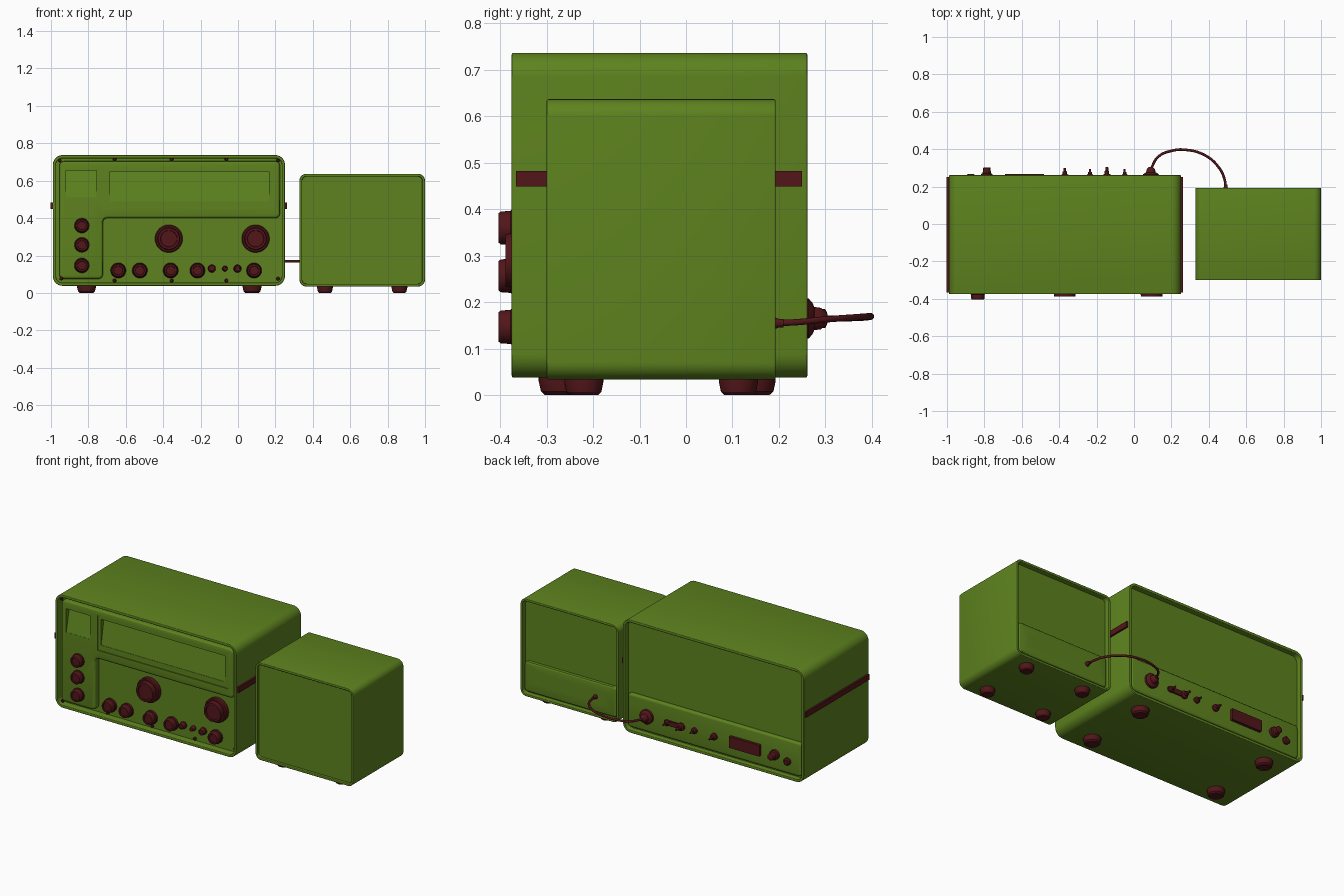
import bpy, bmesh, math
from mathutils import Vector

if "Cube" in bpy.data.objects:
    bpy.data.objects.remove(bpy.data.objects["Cube"])


def material(name, rgb):
    m = bpy.data.materials.new(name)
    m.diffuse_color = (*rgb, 1)
    m.use_nodes = True
    m.node_tree.nodes["Principled BSDF"].inputs["Base Color"].default_value = m.diffuse_color
    return m


GREEN = material("case_green", (0.11, 0.225, 0.013))
RED = material("trim_red", (0.085, 0.008, 0.010))


def finish(name, bm, mat, bevel=0.0, seg=3):
    bmesh.ops.recalc_face_normals(bm, faces=bm.faces)
    me = bpy.data.meshes.new(name)
    bm.to_mesh(me)
    bm.free()
    ob = bpy.data.objects.new(name, me)
    bpy.context.collection.objects.link(ob)
    me.materials.append(mat)
    bpy.ops.object.select_all(action='DESELECT')
    ob.select_set(True)
    bpy.context.view_layer.objects.active = ob
    if bevel:
        b = ob.modifiers.new("bevel", 'BEVEL')
        b.width, b.segments, b.limit_method = bevel, seg, 'ANGLE'
        b.angle_limit = math.radians(60)
        bpy.ops.object.modifier_apply(modifier="bevel")
    bpy.ops.object.shade_smooth_by_angle()
    return ob


def fillet(pts, r, n=8):
    """Round the right-angled corners of an xz outline."""
    out = []
    for i, p in enumerate(pts):
        p = Vector(p)
        a = (Vector(pts[i - 1]) - p).normalized()
        b = (Vector(pts[(i + 1) % len(pts)]) - p).normalized()
        for k in range(n + 1):
            t = k / n * math.pi / 2
            out.append(p + (a + b) * r - (b * math.cos(t) + a * math.sin(t)) * r)
    return out


def rect(x0, x1, z0, z1, r):
    return fillet([(x0, z0), (x1, z0), (x1, z1), (x0, z1)], r)


def prism(name, loop, y0, y1, mat=GREEN, bevel=0.0, inner=None):
    """Extrude an xz outline along y, optionally as a hollow sleeve."""
    bm = bmesh.new()
    rings = [[bm.verts.new((p.x, y, p.y)) for p in lp]
             for lp in ([loop, inner] if inner else [loop]) for y in (y0, y1)]
    n = len(loop)
    pairs = [(0, 1)] if not inner else [(0, 1), (1, 3), (3, 2), (2, 0)]
    for a, b in pairs:
        for i in range(n):
            j = (i + 1) % n
            bm.faces.new((rings[a][i], rings[a][j], rings[b][j], rings[b][i]))
    if not inner:
        bm.faces.new(rings[0])
        bm.faces.new(rings[1])
    return finish(name, bm, mat, bevel)


def cut(target, x0, x1, z0, z1, y_out, y_low, y_high):
    """Recess with a floor sloping from y_low (bottom) to y_high (top)."""
    bm = bmesh.new()
    bmesh.ops.create_cube(bm, size=1)
    for v in bm.verts:
        x, y, z = v.co
        deep = y_high if z > 0 else y_low
        v.co = (x1 if x > 0 else x0, deep if y > 0 else y_out, z1 if z > 0 else z0)
    c = finish("cutter", bm, target.data.materials[0])
    c.hide_render = True
    m = target.modifiers.new("cut", 'BOOLEAN')
    m.operation, m.object, m.solver = 'DIFFERENCE', c, 'EXACT'
    bpy.context.view_layer.objects.active = target
    bpy.ops.object.modifier_apply(modifier="cut")
    bpy.data.objects.remove(c)
    bpy.ops.object.select_all(action='DESELECT')
    target.select_set(True)
    bpy.ops.object.shade_smooth_by_angle()


def lathe(name, profile, origin, axis, n=32):
    """Revolve (radius, distance) points around an axis through origin."""
    bm = bmesh.new()
    q = Vector((0, 0, 1)).rotation_difference(Vector(axis))
    rings = [[bm.verts.new(Vector(origin) + q @ Vector((r * math.cos(i * math.tau / n),
              r * math.sin(i * math.tau / n), d))) for i in range(n)] for r, d in profile]
    for a, b in zip(rings, rings[1:]):
        for i in range(n):
            j = (i + 1) % n
            bm.faces.new((a[i], a[j], b[j], b[i]))
    bm.faces.new(rings[0])
    bm.faces.new(rings[-1])
    return finish(name, bm, RED)


def knob(name, x, z, y, r, h):
    lathe(name, [(r, 0), (r, h * .3), (r * .92, h * .38), (r * .88, h * .9), (r * .8, h),
                 (r * .6, h), (r * .56, h * .9)], (x, y, z), (0, -1, 0))


def case(name, x0, x1, z0, z1, y0, y1, r, t):
    prism(name, rect(x0, x1, z0, z1, r), y0, y1, bevel=0.004,
          inner=rect(x0 + t, x1 - t, z0 + t, z1 - t, r - t))


def feet(name, xs, ys, r, h):
    for x in xs:
        for y in ys:
            lathe(name, [(r, 0), (r, h * .25), (r * .9, h * .8), (r * .72, h)], (x, y, h), (0, 0, -1))


# Main unit: sleeve, recessed front and rear panels
case("main_case", -.99, .251, .038, .737, -.375, .261, .052, .017)
prism("main_front_panel", rect(-.975, .236, .053, .722, .037), -.33, -.25)
prism("main_rear_panel", rect(-.975, .236, .053, .722, .037), .15, .228)
prism("rear_connector_strip", rect(-.965, .226, .068, .275, .02), .20, .25, bevel=.012)

# Raised L-shaped fascia with two sloping windows
ell = fillet([(-.955, .075), (-.722, .075), (-.722, .40), (.224, .40), (.224, .704), (-.955, .704)], .025)
fascia = prism("front_fascia", ell, -.368, -.30, bevel=.014)
cut(fascia, -.705, .19, .455, .672, -.42, -.362, -.362)
cut(fascia, -.685, .165, .49, .65, -.42, -.36, -.333)
cut(fascia, -.92, -.757, .51, .655, -.42, -.367, -.335)

# Front controls
for z in (.36, .257, .147):
    knob("side_knob", -.835, z, -.362, .04, .041)
for x in (-.37, .094):
    lathe("tuning_knob", [(.074, 0), (.074, .025), (.068, .03), (.06, .03), (.057, .058),
                          (.045, .058), (.043, .052)], (x, -.33, .29), (0, -1, 0), 48)
for x in (-.64, -.525, -.36, -.217, .086):
    knob("lower_knob", x, .12, -.33, .041, .043)
for x, r in ((-.14, .021), (-.07, .015), (-.003, .021)):
    knob("small_control", x, .13, -.33, r, .03)

# Front rim screws
for x, z in [(-.953, .708), (.214, .708), (-.945, .076), (.214, .076)] + \
        [(x, z) for x in (-.66, -.355, -.062) for z in (.714, .066)]:
    lathe("panel_screw", [(.010, 0), (.010, .006), (.006, .009)], (x, -.33 if abs(x) < .7 else -.362, z), (0, -1, 0), 16)

# Side trim bands
for x in (-.996, .257):
    prism("side_band", rect(x - .006, x + .006, .449, .483, .001), -.366, .25, RED)

# Rear connectors
BACK = (0, 1, 0)
lathe("cable_socket", [(.043, 0), (.043, .014), (.034, .022), (.025, .026), (.023, .04),
                       (.016, .05), (.009, .055)], (.09, .25, .165), BACK)
prism("terminal_plate", rect(-.165, -.03, .15, .18, .012), .24, .26, RED)
for x, r, h in ((-.145, .018, .055), (-.05, .013, .045), (-.235, .014, .045), (-.37, .016, .05)):
    lathe("rear_terminal", [(r * 1.3, 0), (r * 1.3, .012), (r * .7, .018), (r * .7, h * .6),
                            (r * .45, h * .65), (r * .4, h)], (x, .25, .165), BACK, 24)
prism("rear_socket_block", rect(-.69, -.48, .13, .20, .004), .24, .267, RED)
lathe("rear_adjuster", [(.03, 0), (.03, .018), (.022, .022), (.02, .05), (.014, .053)],
      (-.787, .25, .165), BACK)
lathe("rear_fuse_cap", [(.022, 0), (.022, .012), (.015, .018)], (-.873, .25, .145), BACK)
feet("main_foot", (-.81, .075), (-.267, .143), .05, .04)

# Companion speaker box
case("speaker_case", .328, 1.0, .034, .637, -.30, .193, .038, .015)
prism("speaker_front_panel", rect(.342, .986, .048, .623, .024), -.285, -.2)
prism("speaker_rear_panel", rect(.342, .986, .048, .623, .024), .1, .162)
strip = prism("speaker_rear_strip", rect(.35, .978, .06, .245, .018), .12, .184, bevel=.01)
cut(strip, .79, .90, .118, .192, .25, .166, .166)
cut(strip, .42, .70, .118, .192, .25, .172, .172)
for x in (.822, .868):
    for z in (.14, .168):
        lathe("speaker_terminal", [(.013, 0), (.013, .008), (.007, .015)], (x, .164, z), BACK, 16)
lathe("speaker_plug", [(.014, 0), (.014, .018), (.009, .03), (.009, .04)], (.49, .17, .155), BACK, 24)
feet("speaker_foot", (.465, .863), (-.22, .113), .042, .037)

# Linking cable
cu = bpy.data.curves.new("link_cable", 'CURVE')
cu.dimensions, cu.bevel_depth, cu.bevel_resolution, cu.use_fill_caps = '3D', .007, 3, True
pts = [(.09, .295, .165), (.13, .36, .166), (.20, .391, .168), (.27, .397, .17),
       (.38, .367, .168), (.455, .30, .163), (.485, .235, .157), (.49, .19, .155)]
sp = cu.splines.new('BEZIER')
sp.bezier_points.add(len(pts) - 1)
for bp, p in zip(sp.bezier_points, pts):
    bp.co = p
    bp.handle_left_type = bp.handle_right_type = 'AUTO'
cable = bpy.data.objects.new("link_cable", cu)
cu.materials.append(RED)
bpy.context.collection.objects.link(cable)
